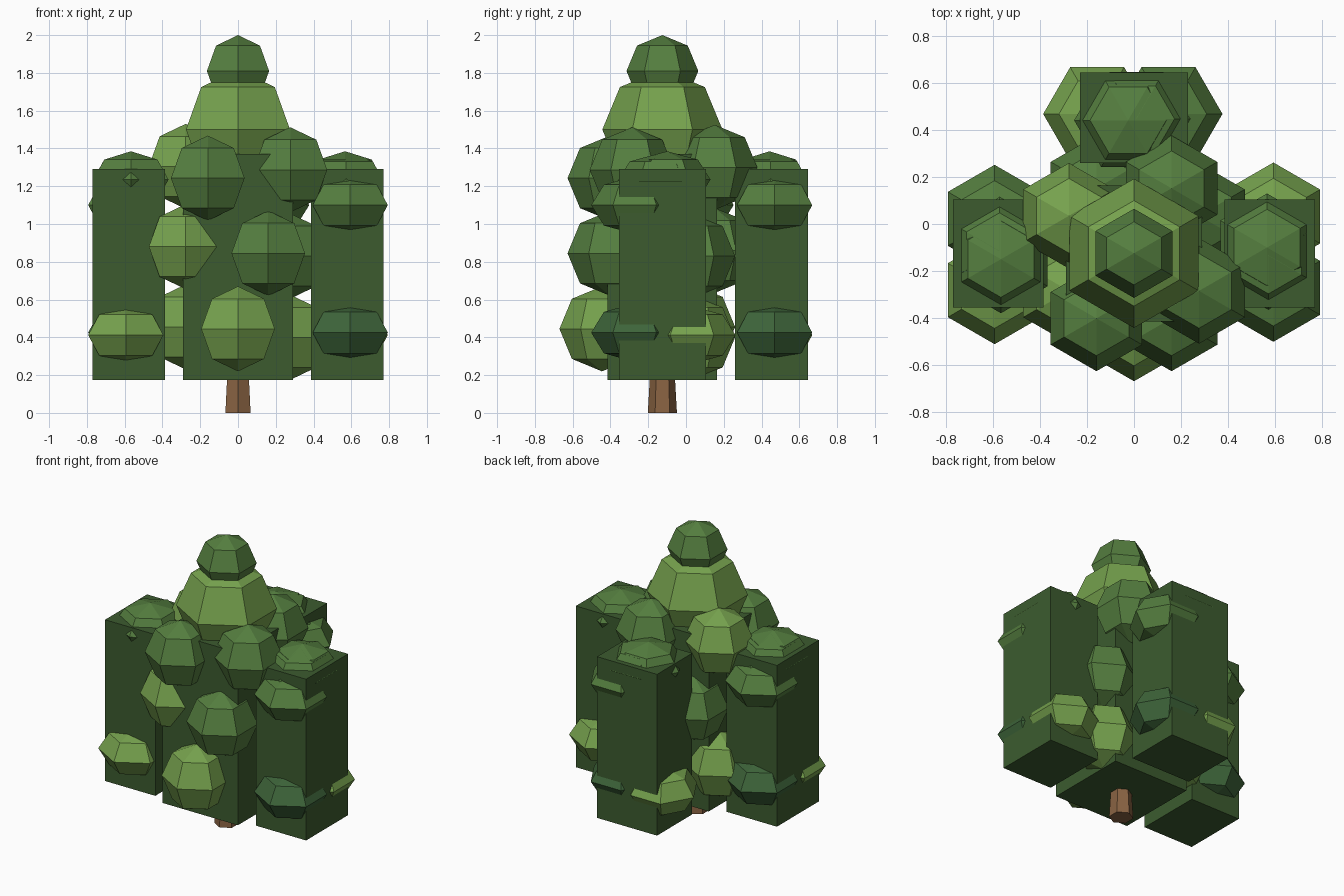
import bpy, bmesh, math
from mathutils import Matrix, Vector

if "Cube" in bpy.data.objects:
    bpy.data.objects.remove(bpy.data.objects["Cube"])

CY = -0.125  # y of the tree axis


def material(name, rgb):
    m = bpy.data.materials.new(name)
    m.diffuse_color = (*rgb, 1)
    m.use_nodes = True
    m.node_tree.nodes["Principled BSDF"].inputs["Base Color"].default_value = m.diffuse_color
    return m


DEEP = material("deep_green", (0.045, 0.105, 0.028))
DARK = material("dark_green", (0.048, 0.13, 0.042))
MID = material("mid_green", (0.09, 0.21, 0.05))
LIGHT = material("light_green", (0.18, 0.36, 0.075))
BARK = material("bark", (0.25, 0.125, 0.055))


def finish(name, bm, mat, turn=0.0):
    # turn about the tree axis, which sits at y = CY
    bm.transform(Matrix.Translation((0, CY, 0)) @ Matrix.Rotation(turn, 4, 'Z'))
    bmesh.ops.recalc_face_normals(bm, faces=bm.faces)
    me = bpy.data.meshes.new(name)
    bm.to_mesh(me)
    bm.free()
    me.materials.append(mat)
    ob = bpy.data.objects.new(name, me)
    bpy.context.collection.objects.link(ob)


def lathe(name, centre, profile, mat, turn=0.0):
    # six-sided lathe with a corner facing y; zero radius makes a pole
    bm = bmesh.new()
    rings = []
    for r, z in profile:
        n = 6 if r > 1e-6 else 1
        rings.append([bm.verts.new(Vector(centre) + Vector((r * math.sin(k * math.pi / 3), r * math.cos(k * math.pi / 3), z)))
                      for k in range(n)])
    for a, b in zip(rings, rings[1:]):
        for k in range(6):
            quad = [a[k % len(a)], a[(k + 1) % len(a)], b[(k + 1) % len(b)], b[k % len(b)]]
            bm.faces.new(list(dict.fromkeys(quad)))
    for ring in (rings[0], rings[-1]):
        if len(ring) == 6:
            bm.faces.new(ring)
    finish(name, bm, mat, turn)


def blob(name, centre, r, mat, h=None, turn=0.0):
    h = h or r
    s = math.sqrt(0.5)
    lathe(name, centre, [(0, -h), (r * s, -h * s), (r, 0), (r * s, h * s), (0, h)], mat, turn)


def block(name, centre, size, mat, turn=0.0):
    bm = bmesh.new()
    bmesh.ops.create_cube(bm, size=1, matrix=Matrix.Translation(centre) @ Matrix.Diagonal((*size, 1)))
    finish(name, bm, mat, turn)


# Trunk and central foliage block
lathe("trunk", (0, 0, 0), [(0.077, 0), (0.06, 0.3)], BARK)
block("main_foliage_block", (0, 0, 0.772), (0.58, 0.58, 1.195), DEEP)

# Leaf clumps in three tiers round the centre: angle, height, colour
clumps = [(-90, 0.445, LIGHT), (30, 0.4, LIGHT), (150, 0.455, LIGHT),
          (-60, 0.845, MID), (30, 0.83, MID), (120, 0.86, MID), (210, 0.88, LIGHT),
          (-30, 1.287, MID), (60, 1.3, MID), (150, 1.305, LIGHT), (240, 1.243, MID)]
for i, (deg, z, mat) in enumerate(clumps):
    a = math.radians(deg)
    blob(f"leaf_clump_{i}", (0.32 * math.cos(a), 0.32 * math.sin(a), z), 0.225, mat)

# Crown
blob("lower_crown", (0, 0, 1.5), 0.318, LIGHT)
blob("upper_crown", (0, 0, 1.81), 0.19, MID)

# Same side bush at right, back and left
for side, deg in (("right", 0), ("back", 90), ("left", 180)):
    t = math.radians(deg)
    block(side + "_bush_block", (0.578, 0, 0.733), (0.385, 0.46, 1.117), DEEP, t)
    blob(side + "_low_dark_clump", (0.594, -0.147, 0.425), 0.23, DARK, 0.155, t)
    blob(side + "_low_light_clump", (0.594, 0.157, 0.412), 0.23, LIGHT, 0.153, t)
    blob(side + "_high_clump", (0.594, -0.147, 1.1), 0.23, MID, 0.153, t)
    blob(side + "_cap_clump", (0.567, 0.025, 1.235), 0.23, MID, 0.15, t)
    blob(side + "_cap_clump_inner", (0.573, -0.01, 1.225), 0.23, MID, 0.15, t)
